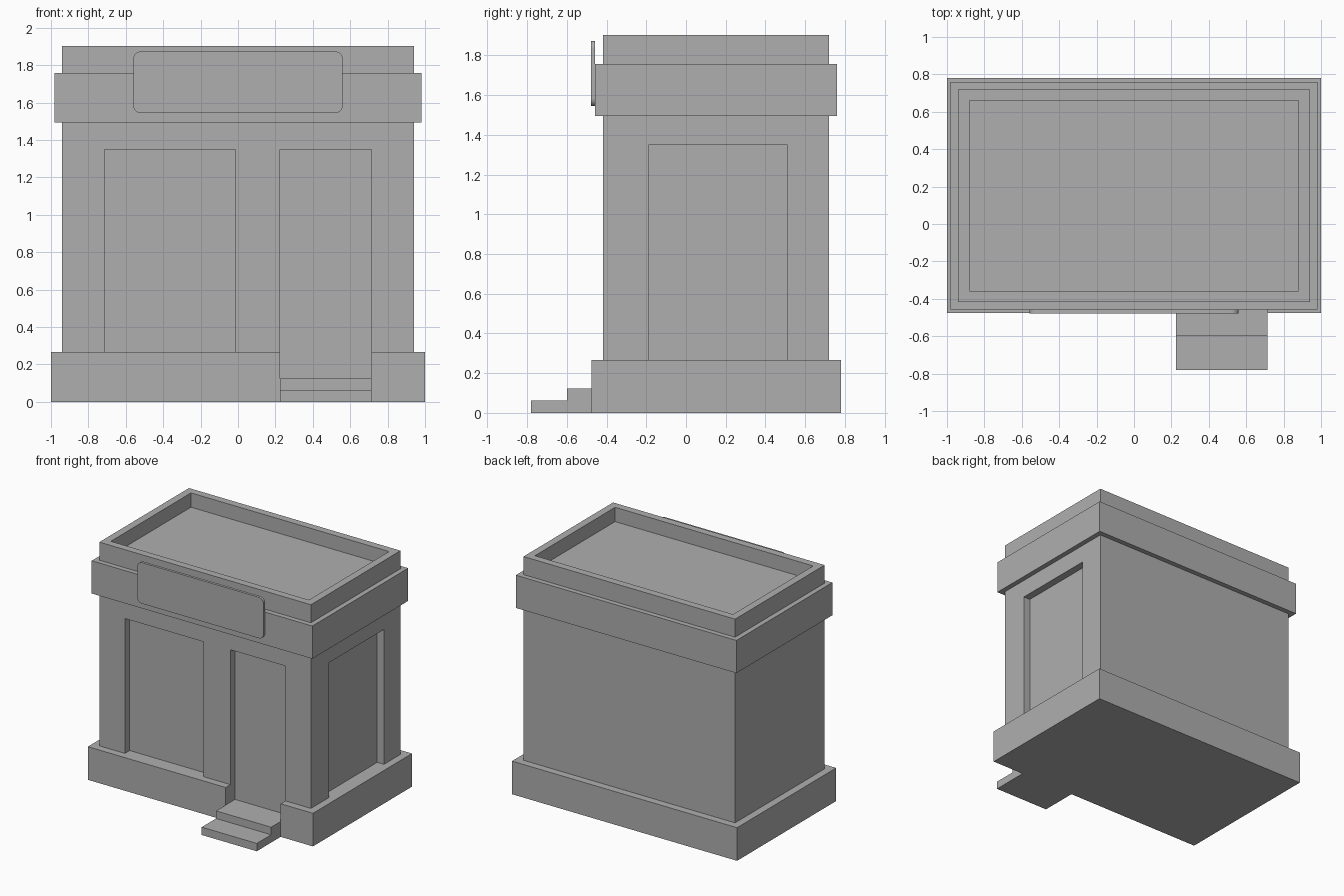
import bpy, bmesh, math

if "Cube" in bpy.data.objects:
    bpy.data.objects.remove(bpy.data.objects["Cube"])

Y0, Y1 = -0.477, 0.78      # front and back of the plinth
RECESS = 0.06              # depth of door and window recesses

# Mid grey for the whole building
GREY = bpy.data.materials.new("mid_grey")
GREY.diffuse_color = (0.43, 0.43, 0.43, 1)
GREY.use_nodes = True
GREY.node_tree.nodes["Principled BSDF"].inputs["Base Color"].default_value = GREY.diffuse_color


def make_object(name, bm):
    bmesh.ops.recalc_face_normals(bm, faces=bm.faces)
    mesh = bpy.data.meshes.new(name)
    bm.to_mesh(mesh)
    bm.free()
    mesh.materials.append(GREY)
    obj = bpy.data.objects.new(name, mesh)
    bpy.context.collection.objects.link(obj)
    return obj


def stepped_shell(name, sections):
    """Closed solid from rectangles given as (inset from plinth, z)."""
    bm = bmesh.new()
    rings = []
    for inset, z in sections:
        x, a, b = 1 - inset, Y0 + inset, Y1 - inset
        rings.append([bm.verts.new(p) for p in
                      ((-x, a, z), (x, a, z), (x, b, z), (-x, b, z))])
    for low, high in zip(rings, rings[1:]):
        for i in range(4):
            j = (i + 1) % 4
            bm.faces.new((low[i], low[j], high[j], high[i]))
    bm.faces.new(rings[0])
    bm.faces.new(rings[-1])
    return make_object(name, bm)


def extrude(name, outline, direction):
    """Solid from a planar outline pushed along a direction."""
    bm = bmesh.new()
    face = bm.faces.new([bm.verts.new(p) for p in outline])
    new = bmesh.ops.extrude_face_region(bm, geom=[face], use_keep_orig=True)
    verts = [g for g in new["geom"] if isinstance(g, bmesh.types.BMVert)]
    bmesh.ops.translate(bm, verts=verts, vec=direction)
    return make_object(name, bm)


def cut_box(target, x, y, z):
    """Subtract a box from the target."""
    outline = [(x[0], y[0], z[0]), (x[1], y[0], z[0]),
               (x[1], y[0], z[1]), (x[0], y[0], z[1])]
    cutter = extrude("recess_cutter", outline, (0, y[1] - y[0], 0))
    cutter.hide_render = True
    mod = target.modifiers.new("recess", 'BOOLEAN')
    mod.operation = 'DIFFERENCE'
    mod.solver = 'EXACT'
    mod.object = cutter
    bpy.context.view_layer.objects.active = target
    bpy.ops.object.modifier_apply(modifier=mod.name)
    bpy.data.objects.remove(cutter)


# Plinth, walls, cornice, parapet and sunken roof as one stepped shell
building = stepped_shell("building", [
    (0, 0), (0, 0.266), (0.06, 0.266), (0.06, 1.494), (0.02, 1.494),
    (0.02, 1.757), (0.06, 1.757), (0.06, 1.902), (0.12, 1.902), (0.12, 1.787)])

# Shop window, doorway and side window recesses
wall_y, wall_x = Y0 + 0.06, 0.94
cut_box(building, (-0.713, -0.013), (-0.7, wall_y + RECESS), (0.266, 1.349))
cut_box(building, (0.224, 0.713), (-0.7, wall_y + RECESS), (0.124, 1.349))
cut_box(building, (wall_x - RECESS, 1.2), (-0.19, 0.51), (0.266, 1.349))

# Two entrance steps
extrude("entrance_steps", [(0.224, y, z) for y, z in (
    (-0.78, 0), (Y0, 0), (Y0, 0.124), (-0.598, 0.124),
    (-0.598, 0.063), (-0.78, 0.063))], (0.489, 0, 0))

# Blank sign board with rounded corners
R, W, LOW, HIGH = 0.04, 0.56, 1.544, 1.873
outline = []
for cx, cz, start in ((W - R, HIGH - R, 0), (R - W, HIGH - R, 90),
                      (R - W, LOW + R, 180), (W - R, LOW + R, 270)):
    for k in range(7):
        a = math.radians(start + 15 * k)
        outline.append((cx + R * math.cos(a), -0.478, cz + R * math.sin(a)))
sign = extrude("sign_board", outline, (0, 0.021, 0))
bpy.ops.object.select_all(action='DESELECT')
sign.select_set(True)
bpy.context.view_layer.objects.active = sign
bpy.ops.object.shade_smooth_by_angle(angle=math.radians(30))
